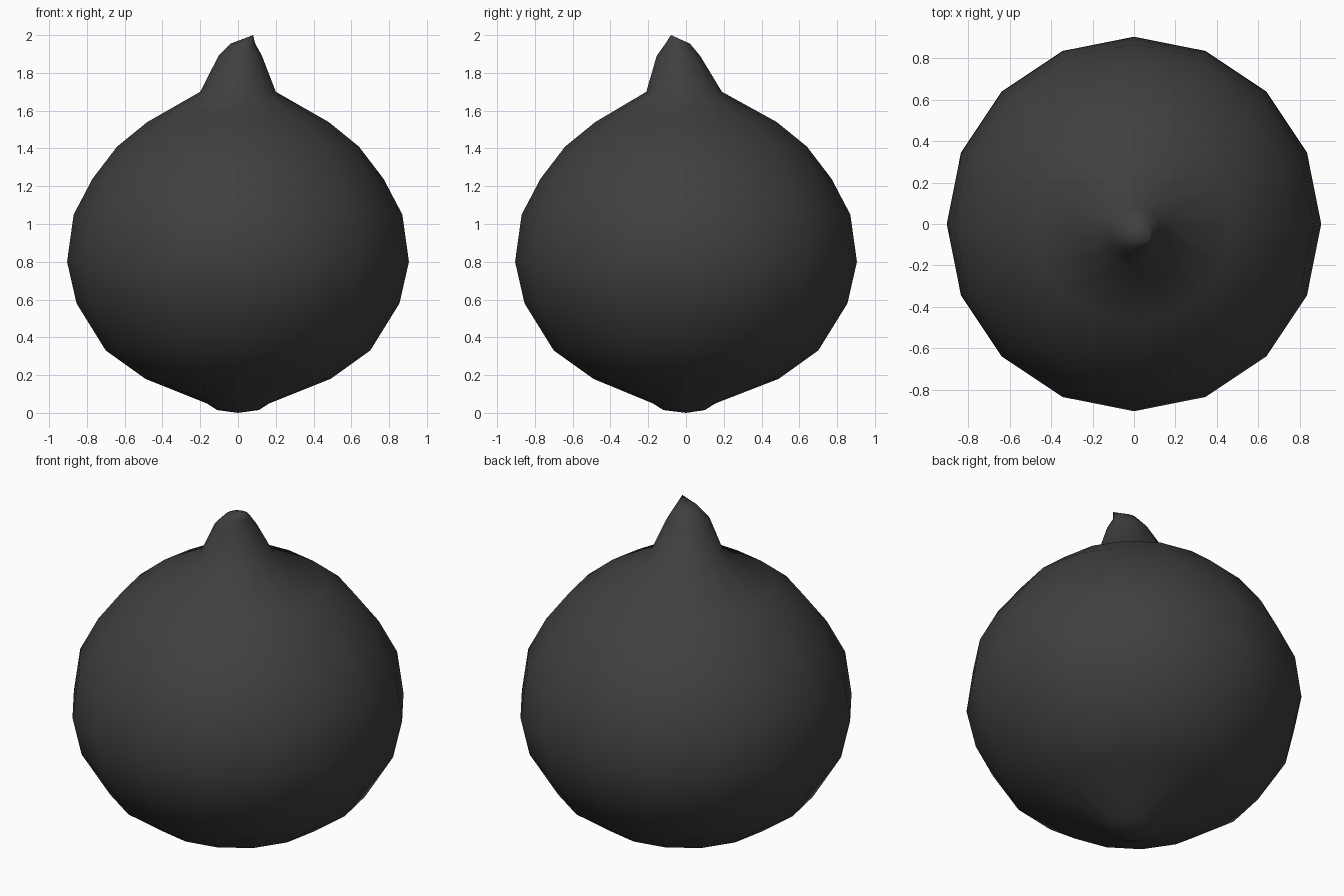
import bpy, bmesh, math

if "Cube" in bpy.data.objects:
    bpy.data.objects.remove(bpy.data.objects["Cube"])

SIDES = 16

# (centre x, centre y, height, radius) from root nub, over the bulb, to leaning stem
RINGS = [
    (0.00, -0.01, 0.015, 0.11),
    (0.00, -0.01, 0.05, 0.165),
    (0.00, 0.00, 0.18, 0.49),
    (0.00, 0.00, 0.33, 0.70),
    (0.00, 0.00, 0.58, 0.855),
    (0.00, 0.00, 0.80, 0.905),
    (0.00, 0.00, 1.05, 0.87),
    (0.00, 0.00, 1.24, 0.77),
    (0.00, 0.00, 1.41, 0.64),
    (0.00, 0.00, 1.54, 0.48),
    (0.00, -0.01, 1.70, 0.20),
    (0.012, -0.04, 1.89, 0.115),
    (0.026, -0.044, 1.955, 0.065),
]


def ring(bm, cx, cy, z, r):
    return [bm.verts.new((cx + r * math.cos(a), cy + r * math.sin(a), z))
            for a in (2 * math.pi * i / SIDES for i in range(SIDES))]


def cap(bm, loop, tip):
    v = bm.verts.new(tip)
    for i in range(SIDES):
        bm.faces.new((loop[i], loop[(i + 1) % SIDES], v))


# Bulb with its root nub and stem, lofted as one skin
bm = bmesh.new()
loops = [ring(bm, *r) for r in RINGS]
for a, b in zip(loops, loops[1:]):
    for i in range(SIDES):
        j = (i + 1) % SIDES
        bm.faces.new((a[i], a[j], b[j], b[i]))
cap(bm, loops[0], (0, 0, 0))
cap(bm, loops[-1], (0.08, -0.08, 2.0))
bmesh.ops.recalc_face_normals(bm, faces=bm.faces[:])
for f in bm.faces:
    f.smooth = True

mesh = bpy.data.meshes.new("bulb")
bm.to_mesh(mesh)
bm.free()
bulb = bpy.data.objects.new("bulb", mesh)
bpy.context.collection.objects.link(bulb)

# Dark skin
skin = bpy.data.materials.new("dark_skin")
skin.diffuse_color = (0.05, 0.05, 0.05, 1)
skin.use_nodes = True
skin.node_tree.nodes["Principled BSDF"].inputs["Base Color"].default_value = skin.diffuse_color
mesh.materials.append(skin)
